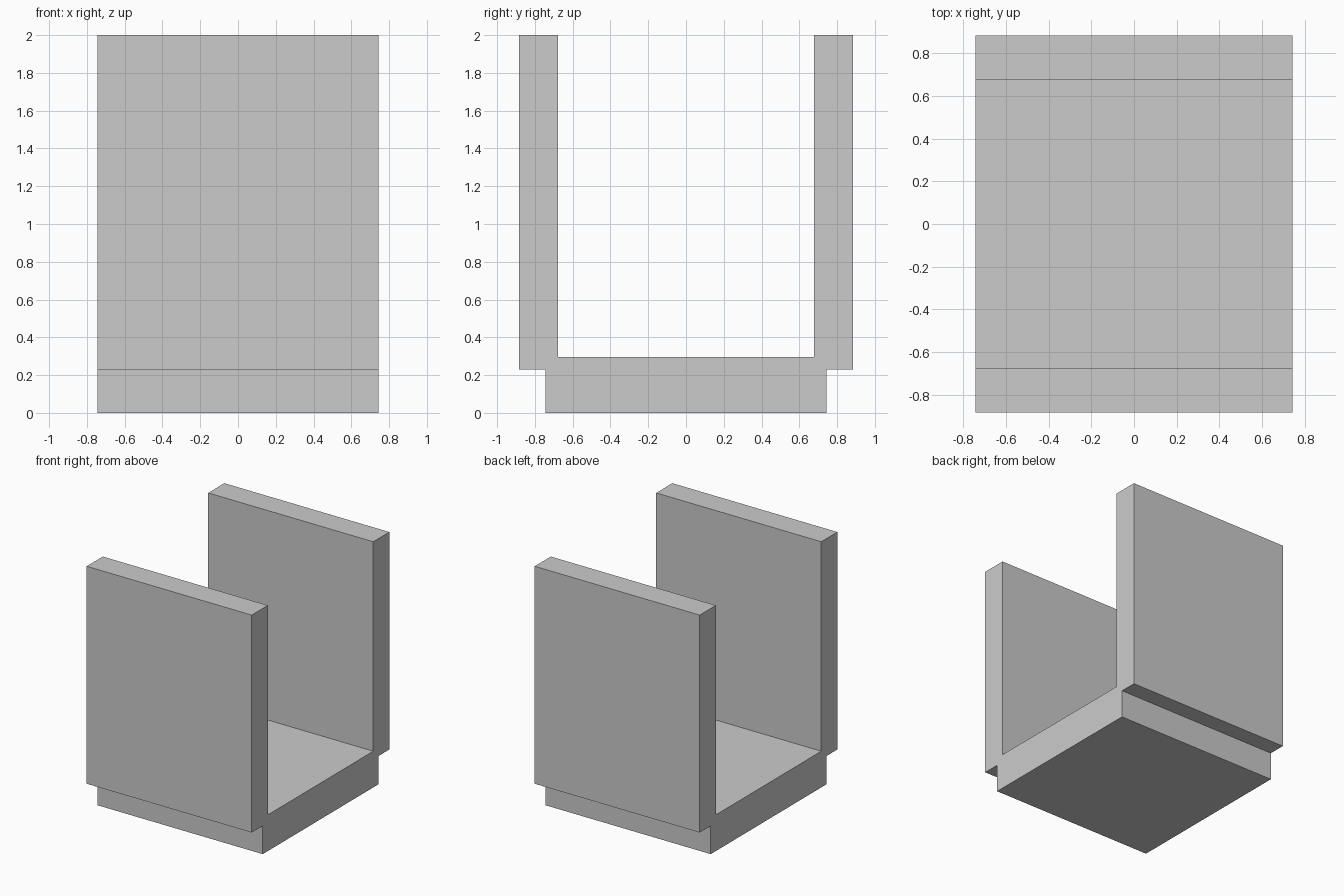
import bpy
import bmesh

if "Cube" in bpy.data.objects:
    bpy.data.objects.remove(bpy.data.objects["Cube"])

HALF_LENGTH = 0.743   # half extent along x

# Right half of the U-shaped cross-section (y, z), from outer bottom to floor edge
half = [(0.743, 0.0), (0.743, 0.23), (0.885, 0.23),
        (0.885, 2.0), (0.678, 2.0), (0.678, 0.295)]
profile = half + [(-y, z) for y, z in reversed(half)]

# Channel body: floor slab with stepped base and two upright side walls
bm = bmesh.new()
face = bm.faces.new([bm.verts.new((-HALF_LENGTH, y, z)) for y, z in profile])
extruded = bmesh.ops.extrude_face_region(bm, geom=[face], use_keep_orig=True)
verts = [g for g in extruded["geom"] if isinstance(g, bmesh.types.BMVert)]
bmesh.ops.translate(bm, verts=verts, vec=(2 * HALF_LENGTH, 0, 0))
bmesh.ops.recalc_face_normals(bm, faces=bm.faces[:])

mesh = bpy.data.meshes.new("channel_bracket")
bm.to_mesh(mesh)
bm.free()
bracket = bpy.data.objects.new("channel_bracket", mesh)
bpy.context.collection.objects.link(bracket)
